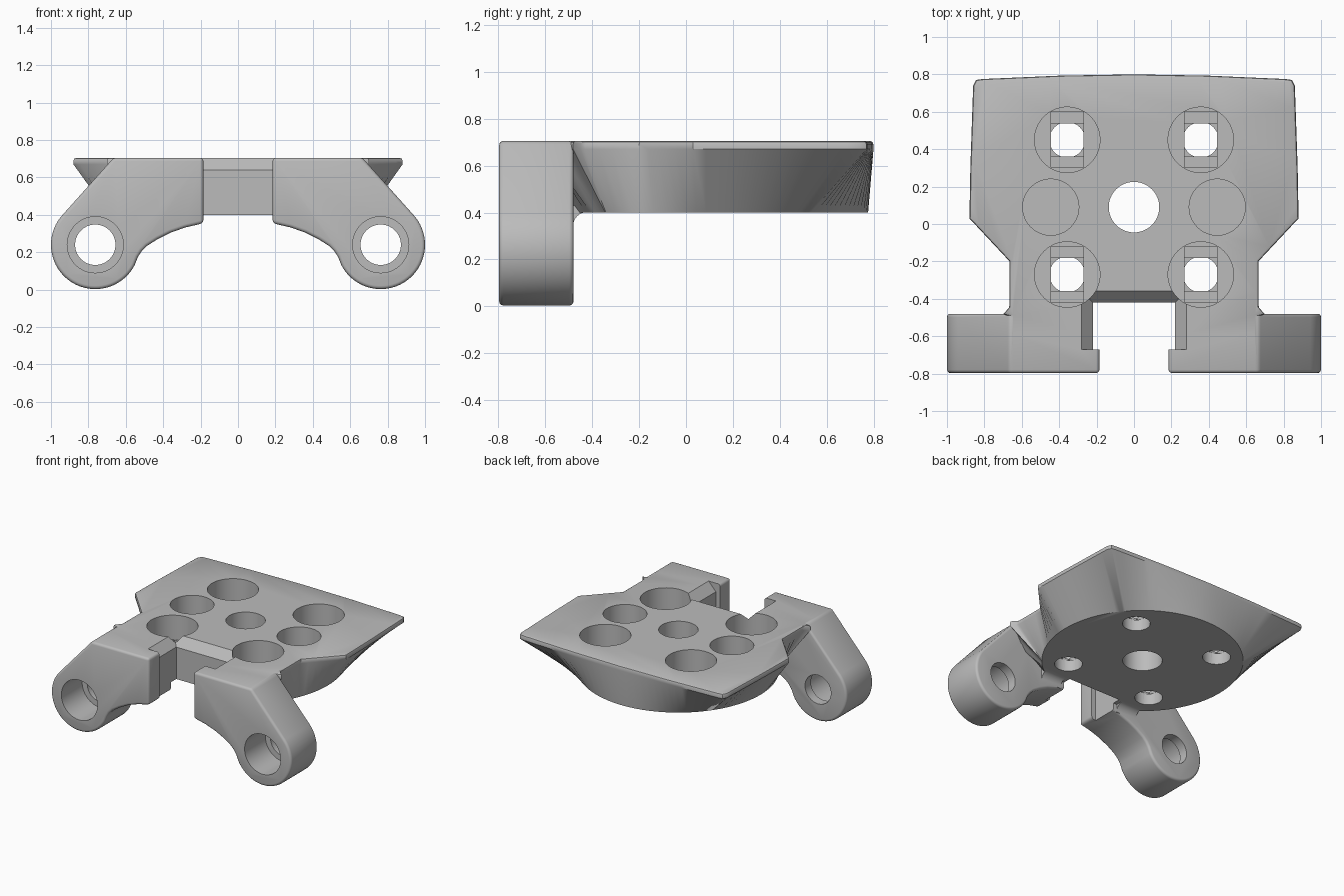
import bpy, bmesh
from math import sin, cos, pi, atan2, ceil, radians
from mathutils import Vector

cube = bpy.data.objects.get("Cube")
if cube:
    bpy.data.objects.remove(cube, do_unlink=True)

TOP, BASE = 0.705, 0.4
CY = 0.09                      # centre of the round base

grey = bpy.data.materials.new("plain grey")
grey.use_nodes = True
colour = (0.5, 0.5, 0.5, 1)
grey.diffuse_color = colour
grey.node_tree.nodes["Principled BSDF"].inputs["Base Color"].default_value = colour


def loft(name, rings):
    """Closed solid through rings with equal point counts."""
    bm = bmesh.new()
    loops = [[bm.verts.new(p) for p in ring] for ring in rings]
    n = len(loops[0])
    for a, b in zip(loops, loops[1:]):
        for i in range(n):
            j = (i + 1) % n
            bm.faces.new((a[i], a[j], b[j], b[i]))
    bm.faces.new(loops[0][::-1])
    bm.faces.new(loops[-1])
    bmesh.ops.recalc_face_normals(bm, faces=bm.faces)
    mesh = bpy.data.meshes.new(name)
    bm.to_mesh(mesh)
    bm.free()
    mesh.materials.append(grey)
    ob = bpy.data.objects.new(name, mesh)
    bpy.context.collection.objects.link(ob)
    return ob


def prism(name, pts, axis, a, b):
    """Extrude a 2D profile along an axis from a to b."""
    place = {"x": lambda p, t: (t, p[0], p[1]),
             "y": lambda p, t: (p[0], t, p[1]),
             "z": lambda p, t: (p[0], p[1], t)}[axis]
    return loft(name, [[place(p, t) for p in pts] for t in (a, b)])


def arc(cx, cy, r, start, end, n):
    angles = [radians(start + (end - start) * i / n) for i in range(n + 1)]
    return [(cx + r * cos(t), cy + r * sin(t)) for t in angles]


def disc(cx, cy, r):
    return arc(cx, cy, r, 0, 360, 64)[:-1]


def apply(ob, mod):
    bpy.ops.object.select_all(action="DESELECT")
    bpy.context.view_layer.objects.active = ob
    ob.select_set(True)
    bpy.ops.object.modifier_apply(modifier=mod.name)


def combine(ob, other, operation):
    mod = ob.modifiers.new("combine", "BOOLEAN")
    mod.operation, mod.solver, mod.object = operation, "MANIFOLD", other
    apply(ob, mod)
    bpy.data.objects.remove(other, do_unlink=True)


# Plate: angular top outline blending down into a round base
half = [(0, 0.8), (0.4, 0.793), (0.81, 0.775), (0.845, 0.77), (0.86, 0.74),
        (0.875, 0.3), (0.88, 0.03), (0.665, -0.2), (0.665, -0.43),
        (0.67, -0.45), (0.7, -0.482), (0.66, -0.495), (0.66, -0.6)]
corners = half + [(-x, y) for x, y in reversed(half) if x > 0]
outline = []
for i, p in enumerate(corners):
    p, q = Vector(p), Vector(corners[(i + 1) % len(corners)])
    steps = max(1, ceil((q - p).length / 0.06))
    outline += [p.lerp(q, k / steps) for k in range(steps)]


def rim(scale, z):
    return [(p.x * scale, CY + (p.y - CY) * scale, z) for p in outline]


base = []
for p in outline:
    t = atan2(p.y - CY, p.x)
    base.append((0.687 * cos(t), CY + 0.687 * sin(t), BASE))
body = loft("hinge_mount", [base, rim(1, 0.67), rim(1, 0.69), rim(0.995, 0.7), rim(0.982, TOP)])

# Hinge arms with rounded ends and an arched underside
side = [(0.185, TOP), (0.665, TOP)]
side += arc(0.763, 0.24, 0.237, 41, -152, 40)
side += [(0.535, 0.175), (0.515, 0.205), (0.485, 0.235), (0.43, 0.27),
         (0.36, 0.305), (0.28, 0.333), (0.185, 0.355)]
fillet = arc(-0.422, 0.342, 0.06, 180, 90, 8) + [(-0.422, 0.43), (-0.52, 0.43), (-0.52, 0.342)]
for s in (-1, 1):
    arm = prism("arm", [(s * x, z) for x, z in side], "y", -0.797, -0.48)
    bevel = arm.modifiers.new("round edges", "BEVEL")
    bevel.width, bevel.segments, bevel.angle_limit = 0.018, 3, radians(35)
    apply(arm, bevel)
    combine(body, arm, "UNION")
    combine(body, prism("arm_fillet", fillet, "x", s * 0.25, s * 0.42), "UNION")

# Central slot with a chamfered upper edge
slot = []
for z, grow in ((0.2, 0), (0.64, 0), (0.72, 0.075)):
    w, back = 0.22 + grow, -0.42 + grow
    slot.append([(-w, -0.67, z), (w, -0.67, z), (w, back, z), (-w, back, z)])
combine(body, loft("slot_cutter", slot), "DIFFERENCE")


def drill(pts, axis, a, b):
    combine(body, prism("hole_cutter", pts, axis, a, b), "DIFFERENCE")


# Centre hole, blind pockets, stepped screw holes and hinge bores
drill(disc(0, CY, 0.135), "z", 0.3, 0.8)
for s in (-1, 1):
    drill(disc(s * 0.445, CY, 0.15), "z", 0.5, 0.8)
    for y in (0.45, -0.27):
        x, r = s * 0.357, 0.088
        drill(disc(x, y, 0.175), "z", 0.52, 0.8)
        for length, floor in ((0.148, 0.505), (r, 0.485)):
            drill([(x - r, y - length), (x + r, y - length),
                   (x + r, y + length), (x - r, y + length)], "z", floor, 0.6)
        drill(disc(x, y, 0.095), "z", 0.2, 0.49)
    drill(disc(s * 0.763, 0.24, 0.15), "y", -0.9, -0.55)
    drill(disc(s * 0.763, 0.24, 0.108), "y", -0.9, -0.4)

bpy.ops.object.select_all(action="DESELECT")
bpy.context.view_layer.objects.active = body
body.select_set(True)
bpy.ops.object.shade_smooth_by_angle(angle=radians(35))
